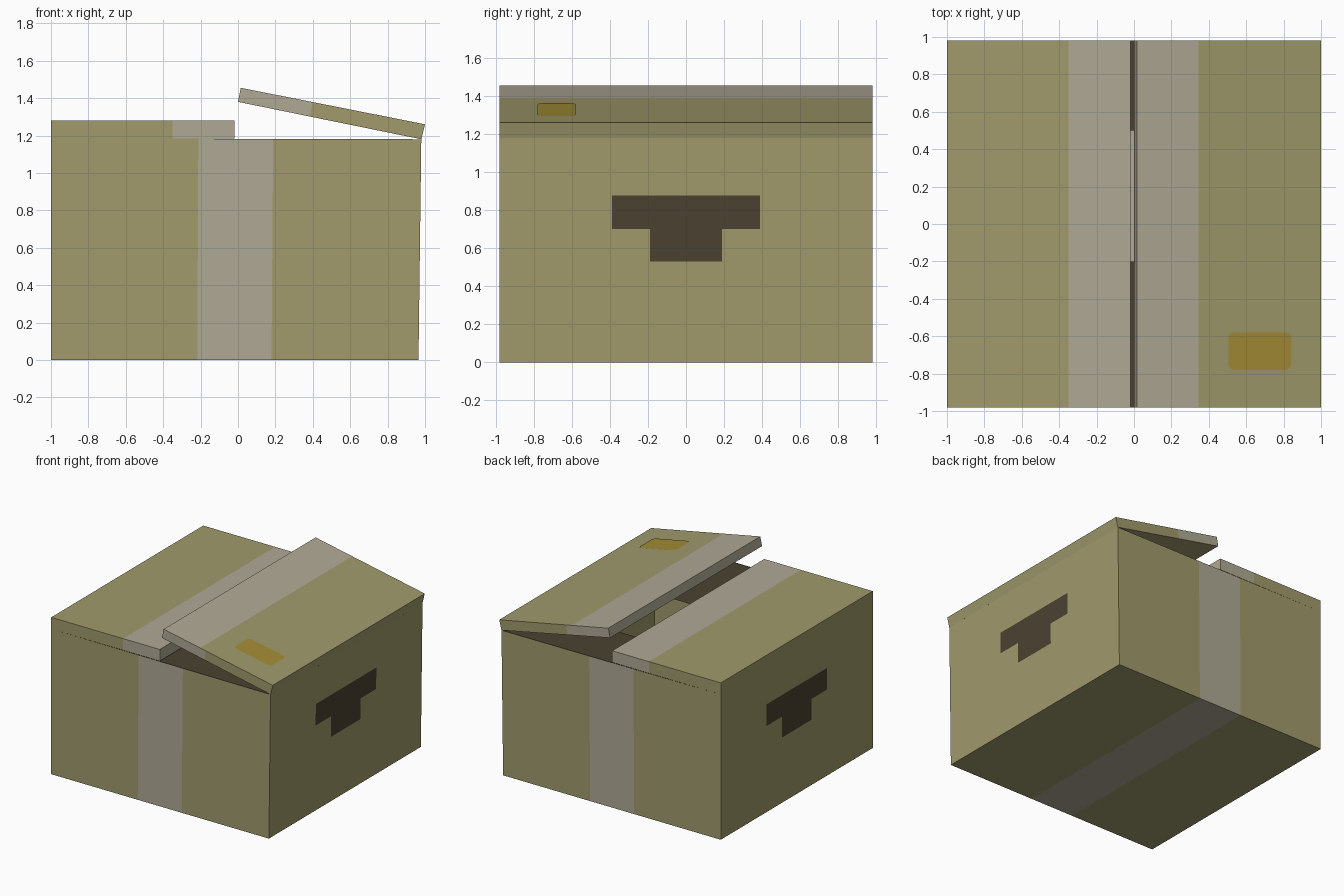
import bpy, bmesh, math
from mathutils import Vector

if "Cube" in bpy.data.objects:
    bpy.data.objects.remove(bpy.data.objects["Cube"])


def mat(name, rgb):
    m = bpy.data.materials.new(name)
    m.diffuse_color = (*rgb, 1)
    m.use_nodes = True
    m.node_tree.nodes["Principled BSDF"].inputs["Base Color"].default_value = m.diffuse_color
    return m


MATS = [mat("cardboard", (0.355, 0.323, 0.15)),
        mat("tape", (0.43, 0.397, 0.30)),
        mat("dark_opening", (0.07, 0.055, 0.031)),
        mat("label_ochre", (0.366, 0.263, 0.036))]
CARD, TAPE, DARK, LABEL = range(4)


def panel(bm, corners, us=(), vs=(), rule=lambda u, v: CARD):
    """Four-cornered sheet split at fractions us / vs, coloured by rule."""
    a, b, c, d = map(Vector, corners)
    us, vs = [0, *us, 1], [0, *vs, 1]
    grid = [[bm.verts.new(a.lerp(b, u).lerp(d.lerp(c, u), v)) for u in us] for v in vs]
    for j in range(len(vs) - 1):
        for i in range(len(us) - 1):
            f = bm.faces.new((grid[j][i], grid[j][i + 1], grid[j + 1][i + 1], grid[j + 1][i]))
            f.material_index = rule((us[i] + us[i + 1]) / 2, (vs[j] + vs[j + 1]) / 2)


def finish(name, bm, centre):
    """Turn all faces away from centre and make the object."""
    bmesh.ops.remove_doubles(bm, verts=bm.verts, dist=1e-4)
    bm.normal_update()
    for f in bm.faces:
        if f.normal.dot(f.calc_center_median() - Vector(centre)) < 0:
            f.normal_flip()
    me = bpy.data.meshes.new(name)
    bm.to_mesh(me)
    bm.free()
    for m in MATS:
        me.materials.append(m)
    ob = bpy.data.objects.new(name, me)
    bpy.context.collection.objects.link(ob)
    return ob


Y = 0.98                      # half depth
L, R0, R1 = -1.0, 0.965, 0.98  # left wall, right wall at foot and at rim
HL, HR = 1.185, 1.18          # rim heights

# box body: open-topped sheet with tape strip and T-shaped hand holes
bm = bmesh.new()
T0, T1 = 0.398, 0.600
strip = lambda u, v: TAPE if T0 < u < T1 else CARD
for y in (-Y, Y):
    panel(bm, [(L, y, 0), (R0, y, 0), (R1, y, HR), (L, y, HL)], (T0, T1), (), strip)
panel(bm, [(L, -Y, 0), (R0, -Y, 0), (R0, Y, 0), (L, Y, 0)], (T0, T1), (), strip)


def hand_hole(u, v):
    half = 0.199 if 0.593 < v < 0.742 else 0.097 if 0.449 < v < 0.593 else 0
    return DARK if abs(u - 0.5) < half else CARD


for x0, x1, h in ((L, L, HL), (R0, R1, HR)):
    panel(bm, [(x0, -Y, 0), (x0, Y, 0), (x1, Y, h), (x1, -Y, h)],
          (0.301, 0.403, 0.597, 0.699), (0.449, 0.593, 0.742), hand_hole)
finish("box_body", bm, (0, 0, 0.6))

# inner flaps folded in from the front and back
bm = bmesh.new()
for y0, y1 in ((-Y, -0.2), (0.5, Y)):
    panel(bm, [(L, y0, HL - 0.005), (R1, y0, HR - 0.003),
               (R1, y1, HR - 0.003), (L, y1, HL - 0.005)], rule=lambda u, v: DARK)
finish("inner_flaps", bm, (0, 0, 0))


def outer_flap(name, profile, top_cut, side_cut):
    """Thick flap; profile is hinge low, hinge high, tip high, tip low in x, z."""
    bm = bmesh.new()
    f = [Vector((x, -Y, z)) for x, z in profile]
    b = [Vector((x, Y, z)) for x, z in profile]
    panel(bm, (f[1], f[2], b[2], b[1]), (top_cut,), (),
          lambda u, v: TAPE if u > top_cut else CARD)
    for p in (f, b):
        panel(bm, (p[0], p[3], p[2], p[1]), (side_cut,), (),
              lambda u, v: TAPE if u > side_cut else CARD)
    panel(bm, (f[0], f[3], b[3], b[0]))
    panel(bm, (f[0], f[1], b[1], b[0]))
    panel(bm, (f[2], f[3], b[3], b[2]), rule=lambda u, v: TAPE)
    finish(name, bm, sum(f + b, Vector()) / 8)


# outer flaps: left one closed, right one lifted
outer_flap("left_flap", [(L, HL), (L, 1.28), (-0.02, 1.28), (-0.02, HL)], 0.663, 0.663)
outer_flap("right_flap", [(R1, HR), (1.0, 1.26), (0.015, 1.455), (0.0, 1.38)], 0.665, 0.61)

# rounded label lying on the lifted flap
bm = bmesh.new()
r, pts = 0.03, []
for cx, cy, a0 in ((0.81, -0.61, 0), (0.535, -0.61, 90), (0.535, -0.75, 180), (0.81, -0.75, 270)):
    for k in range(4):
        t = math.radians(a0 + 30 * k)
        x, y = cx + r * math.cos(t), cy + r * math.sin(t)
        pts.append(bm.verts.new((x, y, 1.26 + (1.0 - x) * 0.195 / 0.985 + 0.004)))
bm.faces.new(pts).material_index = LABEL
finish("label", bm, (0.67, -0.68, 0))
